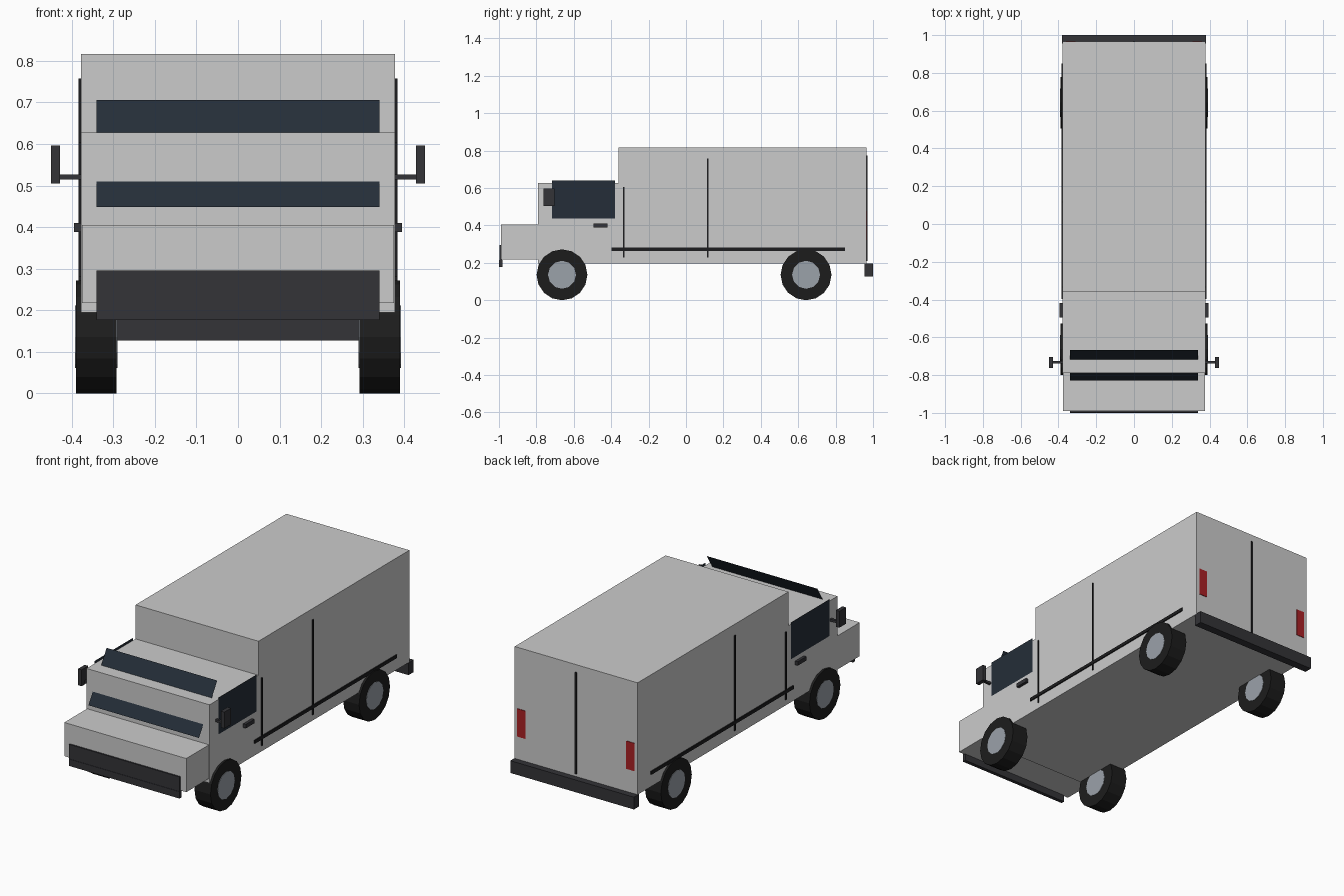
import bpy, bmesh, math

if "Cube" in bpy.data.objects:
    bpy.data.objects.remove(bpy.data.objects["Cube"])


def material(name, rgb):
    m = bpy.data.materials.new(name)
    m.diffuse_color = (*rgb, 1)
    m.use_nodes = True
    m.node_tree.nodes["Principled BSDF"].inputs["Base Color"].default_value = m.diffuse_color
    return m


GLASS = material("glass", (0.018, 0.027, 0.04))
TRIM = material("trim", (0.033, 0.033, 0.038))
SEAM = material("seam", (0.012, 0.012, 0.013))
TYRE = material("rubber", (0.012, 0.012, 0.012))
HUB = material("hub_metal", (0.33, 0.36, 0.4))
RED = material("red_lamp", (0.4, 0.015, 0.018))


def finish(name, bm, mat=None):
    bmesh.ops.recalc_face_normals(bm, faces=bm.faces[:])
    me = bpy.data.meshes.new(name)
    bm.to_mesh(me)
    bm.free()
    ob = bpy.data.objects.new(name, me)
    bpy.context.collection.objects.link(ob)
    if mat:
        me.materials.append(mat)
    return ob


def box(name, xs, ys, zs, mat=None):
    bm = bmesh.new()
    bmesh.ops.create_cube(bm, size=1)
    for v in bm.verts:
        v.co = [(a + b) / 2 + c * (b - a) for c, (a, b) in zip(v.co, (xs, ys, zs))]
    return finish(name, bm, mat)


def panel(name, pts, mat):
    bm = bmesh.new()
    bm.faces.new([bm.verts.new(p) for p in pts])
    return finish(name, bm, mat)


def mirror_x(ob):
    ob.modifiers.new("mirror", 'MIRROR').use_mirror_merge = False
    return ob


def disc(name, x, y, z, r, width, sides, mat):
    bm = bmesh.new()
    bmesh.ops.create_cone(bm, cap_ends=True, segments=sides, radius1=r, radius2=r, depth=width)
    for v in bm.verts:
        a, b, c = v.co
        v.co = (x + c, y + a, z + b)
    return mirror_x(finish(name, bm, mat))


# Cab and cargo body: stepped side profile extruded across the width
bm = bmesh.new()
profile = [(-0.79, 0.195), (0.965, 0.195), (0.965, 0.817), (-0.36, 0.817),
           (-0.36, 0.628), (-0.79, 0.628)]
face = bm.faces.new([bm.verts.new((-0.378, y, z)) for y, z in profile])
side = bmesh.ops.extrude_face_region(bm, geom=[face])["geom"]
bmesh.ops.translate(bm, vec=(0.756, 0, 0),
                    verts=[g for g in side if isinstance(g, bmesh.types.BMVert)])
finish("van_body", bm)
box("hood", (-0.375, 0.375), (-0.99, -0.785), (0.218, 0.405))

# Grille and bumpers
box("grille", (-0.34, 0.34), (-0.998, -0.985), (0.2, 0.296), TRIM)
box("front_bumper", (-0.34, 0.34), (-1.0, -0.98), (0.177, 0.215), TRIM)
box("rear_bumper", (-0.38, 0.38), (0.955, 1.0), (0.127, 0.195), TRIM)

# Glass: one sloping sheet through the cab, plus the side windows
panel("windscreen", [(-0.34, -0.828, 0.448), (0.34, -0.828, 0.448),
                     (0.34, -0.668, 0.706), (-0.34, -0.668, 0.706)], GLASS)
mirror_x(panel("side_window", [(0.381, -0.717, 0.436), (0.381, -0.38, 0.436),
                               (0.381, -0.38, 0.64), (0.381, -0.717, 0.64)], GLASS))

# Door seams, rub strip, handles
for name, y, top in (("cab_door_seam", -0.333, 0.605), ("cargo_door_seam", 0.115, 0.757)):
    mirror_x(box(name, (0.375, 0.384), (y - 0.004, y + 0.004), (0.228, top), SEAM))
mirror_x(box("side_strip", (0.375, 0.384), (-0.398, 0.85), (0.264, 0.282), SEAM))
mirror_x(box("door_handle", (0.375, 0.394), (-0.494, -0.419), (0.388, 0.41), TRIM))
box("rear_door_seam", (-0.005, 0.005), (0.96, 0.97), (0.21, 0.775), SEAM)

# Tail lamps
mirror_x(box("tail_lamp", (0.31, 0.36), (0.96, 0.968), (0.322, 0.477), RED))

# Wing mirrors
mirror_x(box("mirror_arm", (0.375, 0.432), (-0.738, -0.724), (0.514, 0.527), TRIM))
mirror_x(box("mirror_head", (0.428, 0.45), (-0.762, -0.704), (0.505, 0.596), TRIM))

# Wheels, with hubs showing on both faces
for end, y in (("front", -0.663), ("rear", 0.642)):
    disc(end + "_tyre", 0.341, y, 0.136, 0.136, 0.098, 16, TYRE)
    disc(end + "_hub", 0.341, y, 0.136, 0.075, 0.102, 12, HUB)
